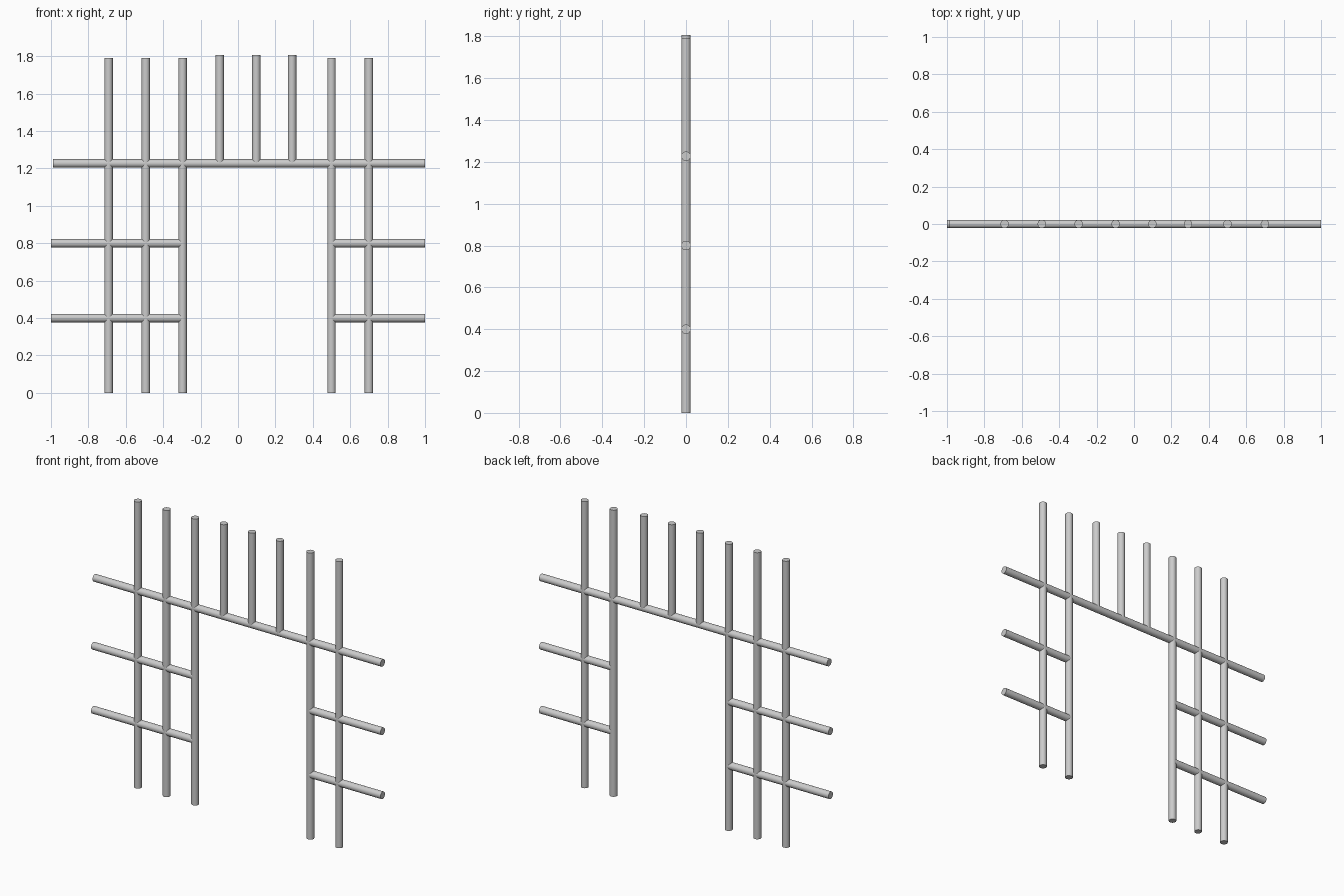
import bpy
import math

if "Cube" in bpy.data.objects:
    bpy.data.objects.remove(bpy.data.objects["Cube"])

R = 0.0225


def bar(name, start, end):
    """Round bar between two points lying in the y = 0 plane (x, z)."""
    (x0, z0), (x1, z1) = start, end
    dx, dz = x1 - x0, z1 - z0
    bpy.ops.mesh.primitive_cylinder_add(
        vertices=32, radius=R, depth=math.hypot(dx, dz),
        location=((x0 + x1) / 2, 0, (z0 + z1) / 2),
        rotation=(0, math.atan2(dx, dz), 0))
    obj = bpy.context.object
    obj.name = name
    bpy.ops.object.shade_smooth_by_angle(angle=math.radians(40))
    return obj


RAIL_Z = 1.227

# Full-height posts either side of the opening
for i, x in enumerate((-0.692, -0.493, -0.296, 0.50, 0.70)):
    bar(f"tall_post_{i + 1}", (x, 0), (x, 1.79))

# Short posts standing on the top rail above the opening
for i, x in enumerate((-0.098, 0.098, 0.289)):
    bar(f"short_post_{i + 1}", (x, RAIL_Z), (x, 1.807))

# Continuous top rail
bar("top_rail", (-0.99, RAIL_Z), (1.0, RAIL_Z))

# Lower rails stop at the posts beside the opening
for label, z in (("lower", 0.40), ("middle", 0.80)):
    bar(f"{label}_rail_left", (-1.0, z), (-0.30, z))
    bar(f"{label}_rail_right", (0.505, z), (1.0, z))
